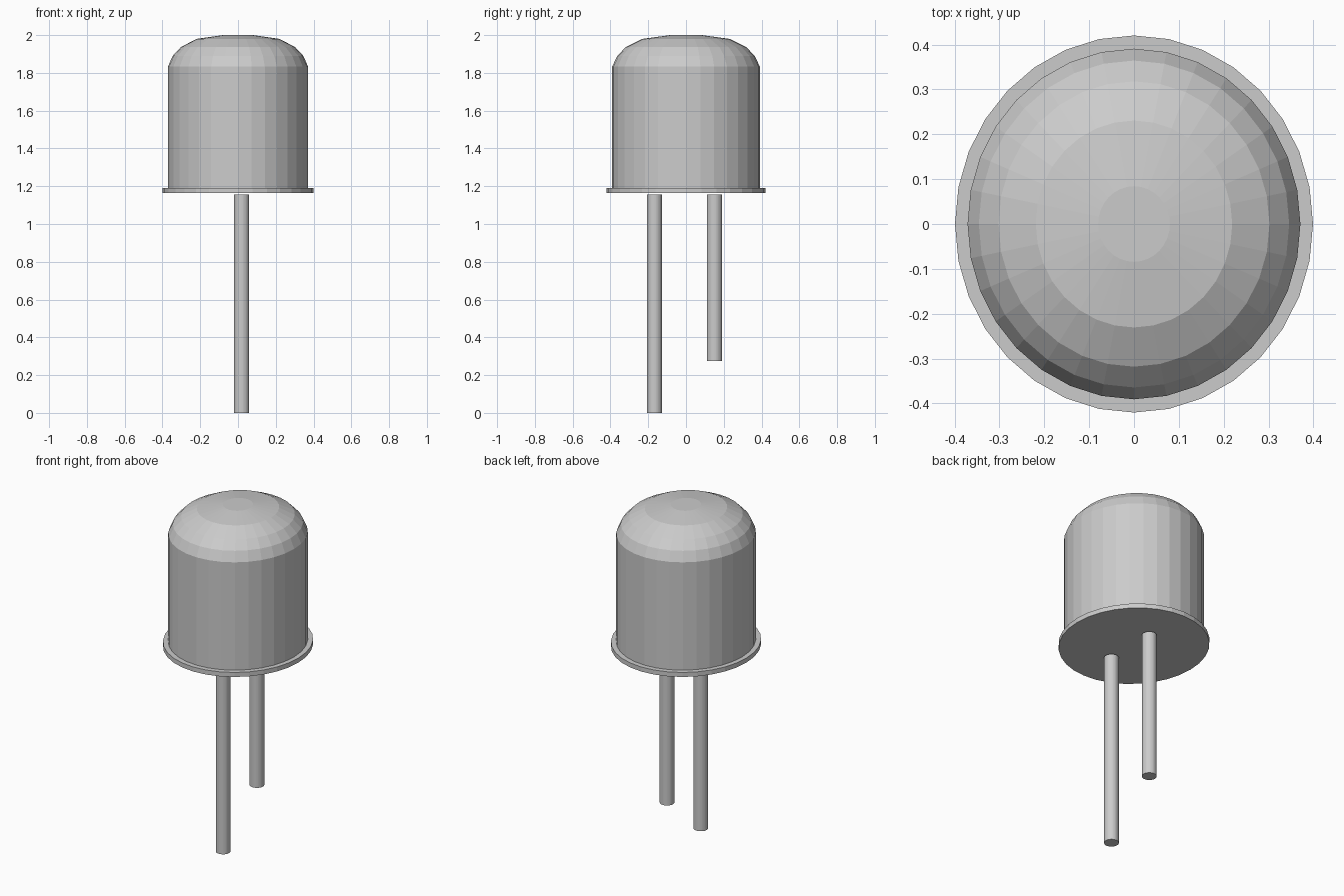
import bpy, bmesh
from math import sin, cos, tau

if "Cube" in bpy.data.objects:
    bpy.data.objects.remove(bpy.data.objects["Cube"])

RATIO = 1.053  # depth / width of the slightly oval body


def lathe(name, profile, sides, ratio=1.0, centre=(0, 0)):
    """Closed revolve of (radius, z) rings, listed bottom to top."""
    bm = bmesh.new()
    rings = [[bm.verts.new((centre[0] + r * cos(tau * i / sides),
                            centre[1] + r * ratio * sin(tau * i / sides), z))
              for i in range(sides)] for r, z in profile]
    for a, b in zip(rings, rings[1:]):
        for i in range(sides):
            j = (i + 1) % sides
            bm.faces.new((a[i], a[j], b[j], b[i]))
    bm.faces.new(rings[0][::-1])
    bm.faces.new(rings[-1])
    mesh = bpy.data.meshes.new(name)
    bm.to_mesh(mesh)
    bm.free()
    obj = bpy.data.objects.new(name, mesh)
    bpy.context.collection.objects.link(obj)
    return obj


# Domed lens with its base flange
lathe("lens_and_flange",
      [(0.399, 1.163), (0.399, 1.19), (0.371, 1.19), (0.371, 1.833),
       (0.346, 1.89), (0.302, 1.937), (0.219, 1.98), (0.08, 2.0)],
      32, RATIO)

# Long and short wire leads
for name, y, bottom in (("long_lead", -0.167, 0.0), ("short_lead", 0.151, 0.275)):
    lathe(name, [(0.04, bottom), (0.04, 1.156)], 32, centre=(0.019, y))
